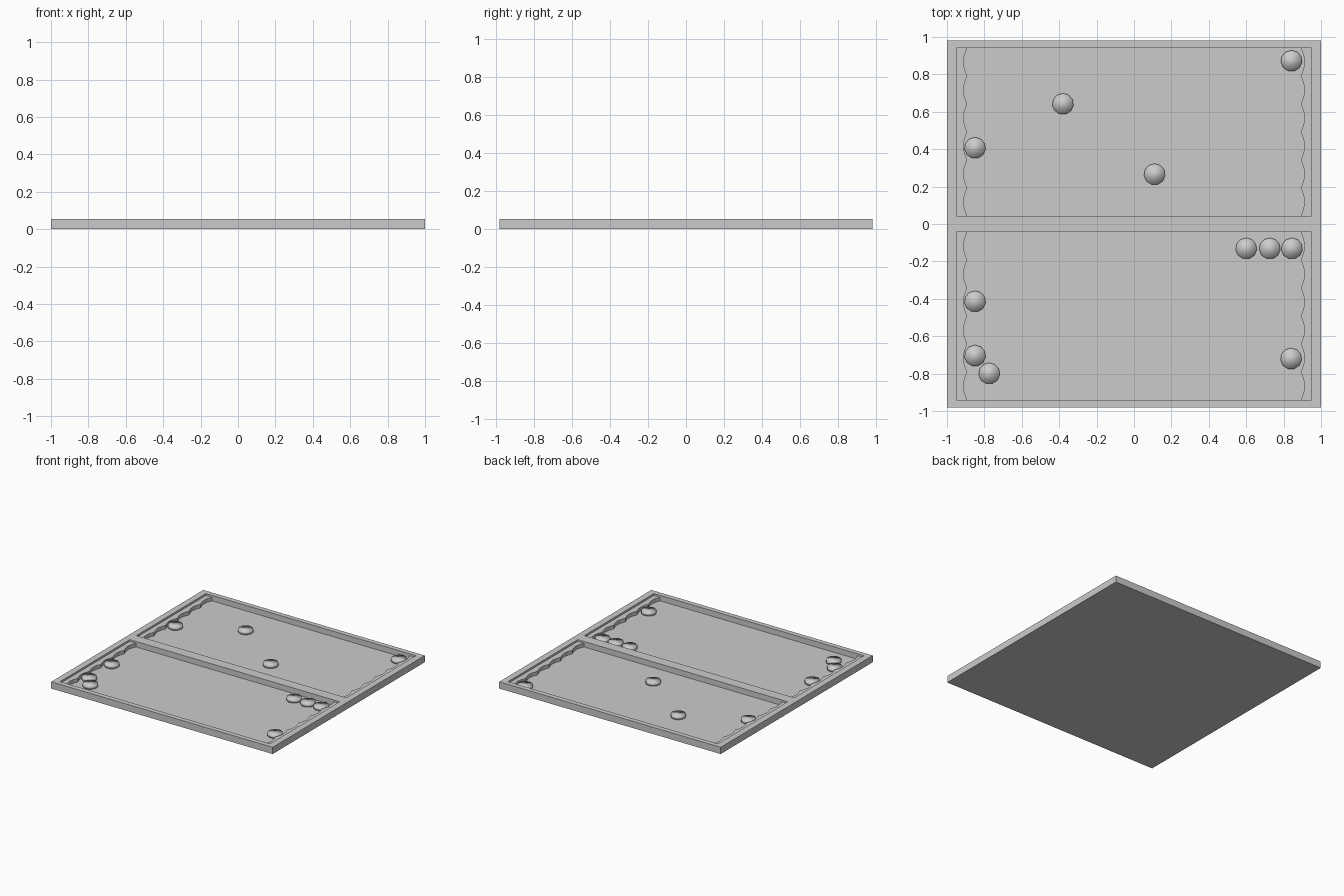
import bpy, bmesh, math

if "Cube" in bpy.data.objects:
    bpy.data.objects.remove(bpy.data.objects["Cube"])

TOP, FLOOR, RAIL_TOP, PIECE_TOP = 0.055, 0.01, 0.04, 0.035
IN_X, IN_Y0, IN_Y1 = 0.948, 0.043, 0.941


def add_object(name, bm):
    bmesh.ops.recalc_face_normals(bm, faces=bm.faces[:])
    mesh = bpy.data.meshes.new(name)
    bm.to_mesh(mesh)
    bm.free()
    ob = bpy.data.objects.new(name, mesh)
    bpy.context.collection.objects.link(ob)
    return ob


# Board tray: grid of top faces, outer wall dropped, two pockets sunk
xs = [-1, -IN_X, IN_X, 1]
ys = [-0.981, -IN_Y1, -IN_Y0, IN_Y0, IN_Y1, 0.981]
bm = bmesh.new()
grid = [[bm.verts.new((x, y, TOP)) for y in ys] for x in xs]
pockets = []
for i in range(len(xs) - 1):
    for j in range(len(ys) - 1):
        f = bm.faces.new((grid[i][j], grid[i + 1][j], grid[i + 1][j + 1], grid[i][j + 1]))
        if i == 1 and j in (1, 3):
            pockets.append(f)
border = [e for e in bm.edges if e.is_boundary]
ext = bmesh.ops.extrude_edge_only(bm, edges=border)["geom"]
for v in ext:
    if isinstance(v, bmesh.types.BMVert):
        v.co.z = 0
bmesh.ops.holes_fill(bm, edges=[e for e in bm.edges if e.is_boundary], sides=0)
for f in bmesh.ops.extrude_discrete_faces(bm, faces=pockets)["faces"]:
    for v in f.verts:
        v.co.z = FLOOR
add_object("board_tray", bm)


# Scalloped rails at both ends of each pocket
def rail(name, sx, sy, bays=6, steps=4):
    bm = bmesh.new()
    pts = [(IN_X, IN_Y0), (IN_X, IN_Y1)]
    n = bays * steps
    for k in range(n, -1, -1):
        y = IN_Y0 + (IN_Y1 - IN_Y0) * k / n
        x = 0.892 + 0.02 * abs(math.sin(math.pi * k / steps))
        pts.append((x, y))
    face = bm.faces.new([bm.verts.new((sx * x, sy * y, FLOOR)) for x, y in pts])
    out = bmesh.ops.extrude_face_region(bm, geom=[face], use_keep_orig=True)["geom"]
    for v in out:
        if isinstance(v, bmesh.types.BMVert):
            v.co.z = RAIL_TOP
    add_object(name, bm)


for sx, side in ((-1, "left"), (1, "right")):
    for sy, half in ((-1, "front"), (1, "back")):
        rail(f"scalloped_rail_{half}_{side}", sx, sy)

# Playing pieces
spots = [(0.842, 0.872), (-0.38, 0.642), (-0.85, 0.407), (0.11, 0.266),
         (0.6, -0.131), (0.726, -0.131), (0.844, -0.131), (-0.85, -0.414),
         (-0.85, -0.704), (-0.774, -0.799), (0.84, -0.72)]
for k, (x, y) in enumerate(spots):
    bm = bmesh.new()
    bmesh.ops.create_cone(bm, cap_ends=True, segments=11, radius1=0.057,
                          radius2=0.057, depth=PIECE_TOP - FLOOR)
    ob = add_object(f"playing_piece_{k + 1}", bm)
    ob.location = (x, y, (PIECE_TOP + FLOOR) / 2)
    for p in ob.data.polygons:
        p.use_smooth = True
